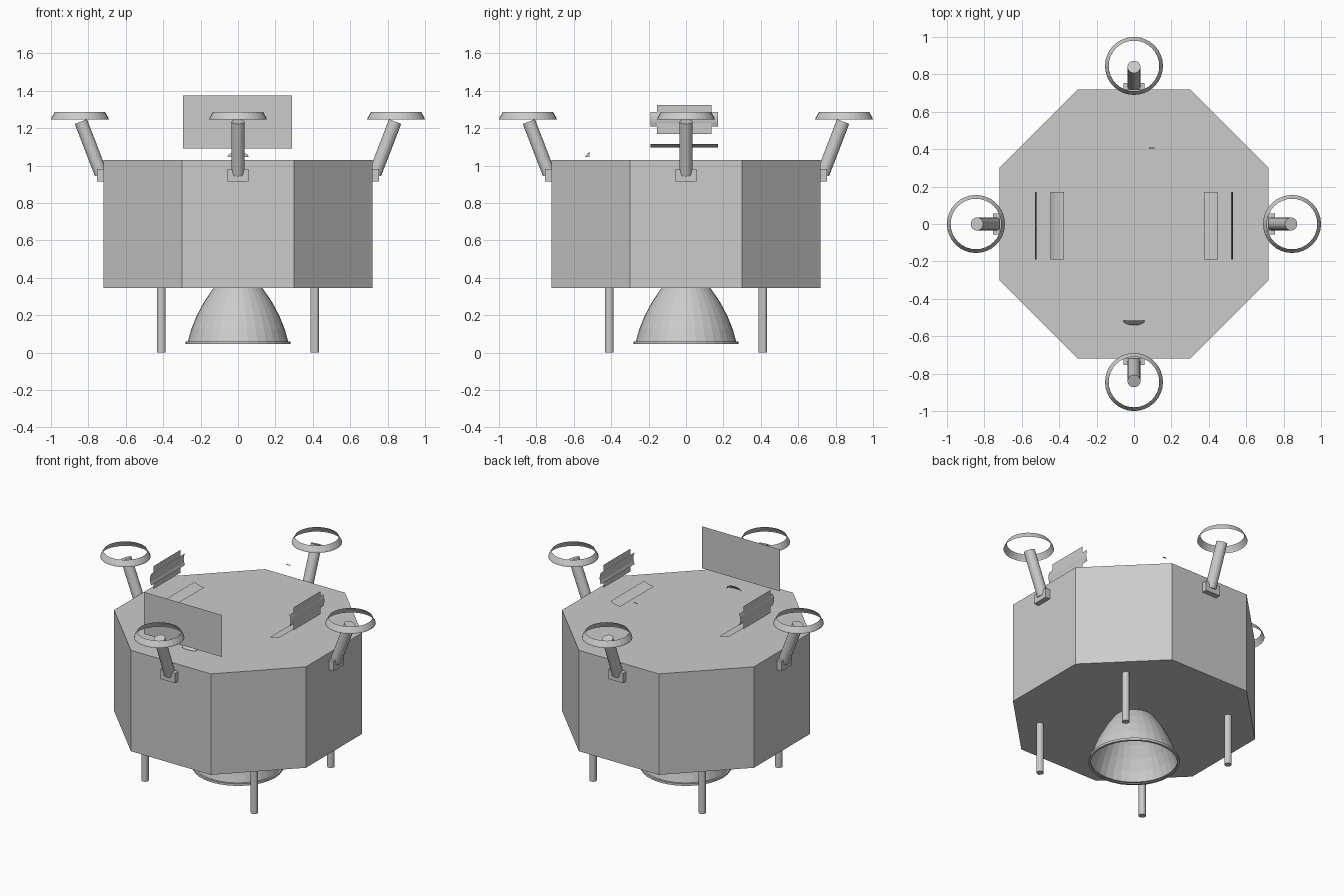
import bpy, math
from mathutils import Vector, Matrix

if "Cube" in bpy.data.objects:
    bpy.data.objects.remove(bpy.data.objects["Cube"])


def mesh(name, verts, faces):
    me = bpy.data.meshes.new(name)
    me.from_pydata([tuple(v) for v in verts], [], faces)
    me.update()
    ob = bpy.data.objects.new(name, me)
    bpy.context.collection.objects.link(ob)
    return ob


def lathe(name, profile, n, centre=(0, 0)):
    """Open surface of revolution about z from (radius, z) points."""
    verts, faces = [], []
    for r, z in profile:
        for i in range(n):
            a = 2 * math.pi * i / n
            verts.append((centre[0] + r * math.cos(a), centre[1] + r * math.sin(a), z))
    for k in range(len(profile) - 1):
        for i in range(n):
            j = (i + 1) % n
            faces.append((k * n + i, k * n + j, (k + 1) * n + j, (k + 1) * n + i))
    return mesh(name, verts, faces)


def rod(name, p, q, r, n):
    """Capped cylinder between two points."""
    p, q = Vector(p), Vector(q)
    bpy.ops.mesh.primitive_cylinder_add(vertices=n, radius=r, depth=(q - p).length,
                                        location=(p + q) / 2)
    ob = bpy.context.object
    ob.name = name
    ob.rotation_euler = (q - p).to_track_quat('Z', 'Y').to_euler()
    return ob


def strip(name, profile, y0, y1):
    """Thin sheet: (x, z) profile swept along y."""
    verts = [(x, y, z) for x, z in profile for y in (y0, y1)]
    faces = [(2 * i, 2 * i + 1, 2 * i + 3, 2 * i + 2) for i in range(len(profile) - 1)]
    return mesh(name, verts, faces)


# octagonal body
ring = [(.30, -.72), (.72, -.30), (.72, .30), (.30, .72),
        (-.30, .72), (-.72, .30), (-.72, -.30), (-.30, -.72)]
verts = [(x, y, z) for z in (.345, 1.03) for x, y in ring]
faces = [tuple(range(7, -1, -1)), tuple(range(8, 16))]
faces += [(i, (i + 1) % 8, (i + 1) % 8 + 8, i + 8) for i in range(8)]
mesh("body", verts, faces)

# engine bell with rim
lathe("engine_bell", [(.265, .045), (.28, .045), (.28, .06), (.268, .06), (.25, .125),
                      (.222, .195), (.182, .27), (.13, .347)], 32)

# legs on the diagonals
for sx in (-1, 1):
    for sy in (-1, 1):
        rod("leg", (.41 * sx, .41 * sy, 0), (.41 * sx, .41 * sy, .35), .023, 12)

# four arms, each with bracket, strut and ring
for k in range(4):
    rot = Matrix.Rotation(k * math.pi / 2, 3, 'Z')
    bpy.ops.mesh.primitive_cube_add(size=1, location=rot @ Vector((.735, 0, .948)))
    bracket = bpy.context.object
    bracket.name = "arm_bracket"
    bracket.scale = (.04, .11, .066)
    bracket.rotation_euler.z = k * math.pi / 2
    rod("arm_strut", rot @ Vector((.732, 0, .955)), rot @ Vector((.84, 0, 1.235)), .035, 16)
    c = rot @ Vector((.845, 0, 0))
    lathe("arm_ring", [(.155, 1.245), (.152, 1.255), (.135, 1.285)], 32, (c.x, c.y))

# upright front panel
y = -.585
mesh("front_panel", [(-.295, y, 1.09), (.29, y, 1.09), (.29, y, 1.375), (-.295, y, 1.375)],
     [(0, 1, 2, 3)])

# floating side sheets
for s in (-1, 1):
    strip("side_plate", [(s * .525, 1.17), (s * .525, 1.325)], -.155, .135)
    strip("side_curved_plate", [(s * .519, 1.287), (s * .526, 1.265), (s * .528, 1.248),
                                (s * .526, 1.23), (s * .519, 1.208)], -.19, .172)
    strip("seat_strip", [(s * .373, 1.096), (s * .40, 1.098), (s * .425, 1.104),
                         (s * .447, 1.114)], -.19, .172)

# small crescent sheet above the deck
N = 10
verts = []
for i in range(N + 1):
    a = math.pi * i / N
    verts += [(.057 * math.cos(a), -.517 - .024 * math.sin(a), 1.045),
              (.057 * math.cos(a), -.517, 1.045 + .028 * math.sin(a))]
mesh("crescent", verts, [(2 * i, 2 * i + 1, 2 * i + 3, 2 * i + 2) for i in range(N)])

# tiny flat tab
mesh("tab", [(.08, .40, 1.285), (.11, .40, 1.285), (.11, .41, 1.285), (.08, .41, 1.285)],
     [(0, 1, 2, 3)])
